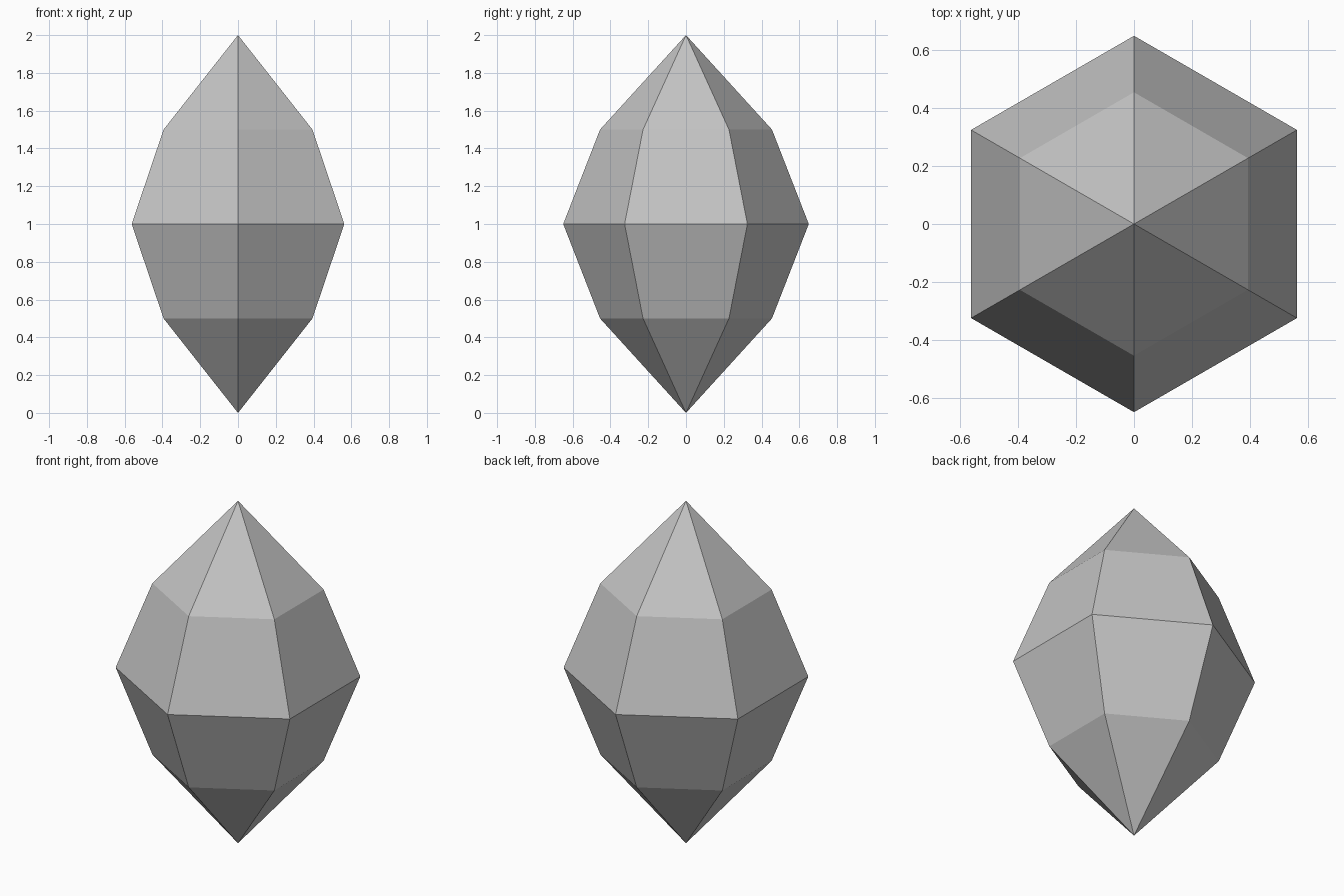
import bpy
import bmesh
import math

cube = bpy.data.objects.get("Cube")
if cube:
    bpy.data.objects.remove(cube, do_unlink=True)

SIDES = 6
# Half outline of the crystal as (radius, height), from bottom tip to top tip
PROFILE = [(0, 0), (0.455, 0.5), (0.65, 1), (0.455, 1.5), (0, 2)]

# Grey stone colour
stone = bpy.data.materials.new("grey_stone")
stone.use_nodes = True
colour = (0.55, 0.55, 0.55, 1)
stone.diffuse_color = colour
stone.node_tree.nodes["Principled BSDF"].inputs["Base Color"].default_value = colour

# Faceted crystal: turn the outline round the z axis, with corners on the y axis
bm = bmesh.new()
outline = [bm.verts.new((0, -r, z)) for r, z in PROFILE]
edges = [bm.edges.new(pair) for pair in zip(outline, outline[1:])]
bmesh.ops.spin(bm, geom=outline + edges, cent=(0, 0, 0), axis=(0, 0, 1),
               angle=math.tau, steps=SIDES, use_duplicate=False)
bmesh.ops.remove_doubles(bm, verts=bm.verts, dist=0.001)
bmesh.ops.recalc_face_normals(bm, faces=bm.faces)

mesh = bpy.data.meshes.new("crystal")
bm.to_mesh(mesh)
bm.free()
mesh.materials.append(stone)
crystal = bpy.data.objects.new("crystal", mesh)
bpy.context.collection.objects.link(crystal)
